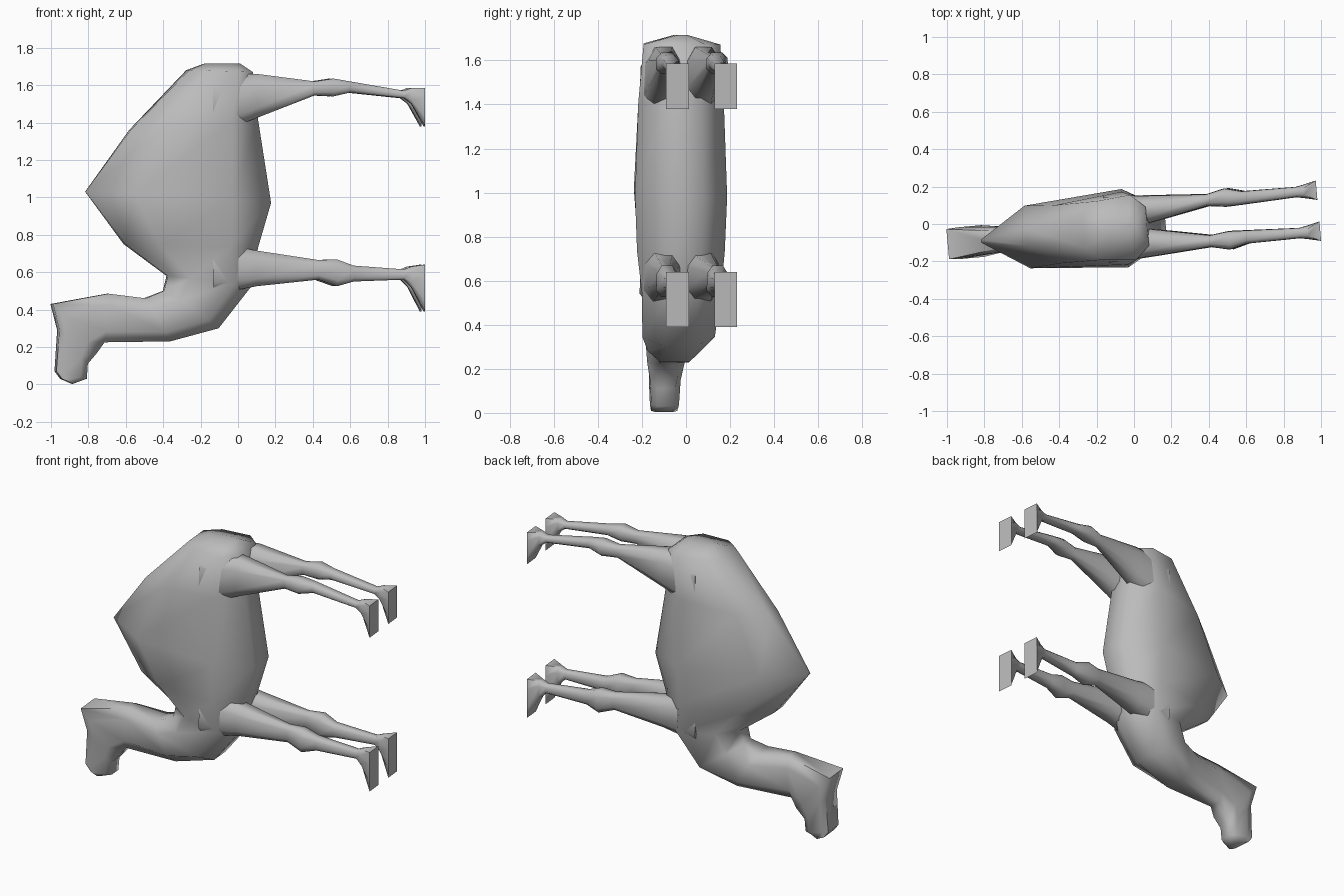
import bpy, bmesh, math
from mathutils import Matrix, Vector

cube = bpy.data.objects.get("Cube")
if cube:
    bpy.data.objects.remove(cube, do_unlink=True)

hide = bpy.data.materials.new("grey hide")
hide.use_nodes = True
hide.diffuse_color = (0.5, 0.5, 0.5, 1)
hide.node_tree.nodes["Principled BSDF"].inputs["Base Color"].default_value = (0.5, 0.5, 0.5, 1)

# The animal is turned slightly about the vertical axis
TURN = Matrix.Translation((0, -0.018, 0)) @ Matrix.Rotation(0.09, 4, 'Z')


def loft(name, stations, offset=0.0):
    """Skin eight-sided rings; station = (back xz, front xz, half width, back, mid and front fullness)."""
    bm = bmesh.new()
    rings = []
    for a, b, half, full, y in stations:
        start, end = Vector((a[0], 0, a[1])), Vector((b[0], 0, b[1]))
        side = [(0, full[0]), (0.25, full[1]), (0.78, 1), (1, full[2])]
        loop = [(t, w) for t, w in side] + [(t, -w) for t, w in reversed(side)]
        rings.append([bm.verts.new(start.lerp(end, t) + Vector((0, w * half + y * offset, 0)))
                      for t, w in loop])
    for r, s in zip(rings, rings[1:]):
        for i in range(8):
            j = (i + 1) % 8
            bm.faces.new((r[i], r[j], s[j], s[i]))
    bm.faces.new(rings[0])
    bm.faces.new(rings[-1][::-1])
    bm.transform(TURN)
    bmesh.ops.recalc_face_normals(bm, faces=bm.faces)
    mesh = bpy.data.meshes.new(name)
    bm.to_mesh(mesh)
    bm.free()
    mesh.materials.append(hide)
    obj = bpy.data.objects.new(name, mesh)
    bpy.context.collection.objects.link(obj)
    bpy.ops.object.select_all(action='DESELECT')
    obj.select_set(True)
    bpy.context.view_layer.objects.active = obj
    bpy.ops.object.shade_smooth_by_angle(angle=math.radians(75))
    return obj


# Section fullness: trunk, neck and head
RUMP, TRUNK, HUMP = (0.5, 0.9, 0.6), (0.25, 0.8, 0.4), (0.04, 0.8, 0.4)
NECK, HEAD = (0.6, 0.95, 0.55), (0.95, 1, 0.6)

# Trunk, neck and head in one skin, from rump to muzzle
loft("body", [
    ((-0.18, 1.715), (0.01, 1.715), 0.03, RUMP, 0),
    ((-0.27, 1.68), (0.07, 1.67), 0.175, RUMP, 0),
    ((-0.58, 1.36), (0.10, 1.42), 0.195, TRUNK, 0),
    ((-0.82, 1.03), (0.17, 0.97), 0.21, HUMP, 0),
    ((-0.61, 0.75), (0.10, 0.73), 0.20, TRUNK, 0),
    ((-0.38, 0.58), (0.07, 0.53), 0.18, TRUNK, 0),
    ((-0.40, 0.50), (-0.11, 0.30), 0.165, TRUNK, 0),
    ((-0.50, 0.46), (-0.37, 0.23), 0.12, NECK, 0),
    ((-0.70, 0.485), (-0.72, 0.225), 0.07, NECK, 0),
    ((-1.0, 0.43), (-0.76, 0.17), 0.085, HEAD, 0),
    ((-0.965, 0.29), (-0.81, 0.11), 0.07, HEAD, 0),
    ((-0.98, 0.07), (-0.815, 0.03), 0.063, HEAD, 0),
    ((-0.95, 0.03), (-0.89, 0.003), 0.06, HEAD, 0),
])

# Leg profiles: distance along the leg, upper edge, lower edge
HIND = [(-0.15, 1.65, 1.33), (0.09, 1.66, 1.425), (0.40, 1.62, 1.545), (0.50, 1.635, 1.54),
        (0.59, 1.62, 1.56), (0.88, 1.57, 1.53), (0.92, 1.585, 1.50), (0.99, 1.585, 1.38)]
FORE = [(-0.15, 0.76, 0.48), (0.09, 0.715, 0.525), (0.42, 0.665, 0.56), (0.52, 0.668, 0.525),
        (0.61, 0.635, 0.55), (0.88, 0.615, 0.56), (0.92, 0.63, 0.52), (0.99, 0.64, 0.39)]
WIDTH = [0.09, 0.075, 0.032, 0.05, 0.036, 0.028, 0.036, 0.052]
SPREAD = [0.09, 0.09, 0.11, 0.115, 0.105, 0.11, 0.11, 0.11]
LIMB, HOOF = (0.5, 0.95, 0.5), (1, 1, 1)

for name, profile in (("hind_leg", HIND), ("fore_leg", FORE)):
    for label, sign in (("near", -1), ("far", 1)):
        rows = []
        for i, (x, top, low) in enumerate(profile):
            section = HOOF if i == len(profile) - 1 else LIMB
            rows.append(((x, top), (x, low), WIDTH[i], section, SPREAD[i]))
        loft(label + "_" + name, rows, sign)
